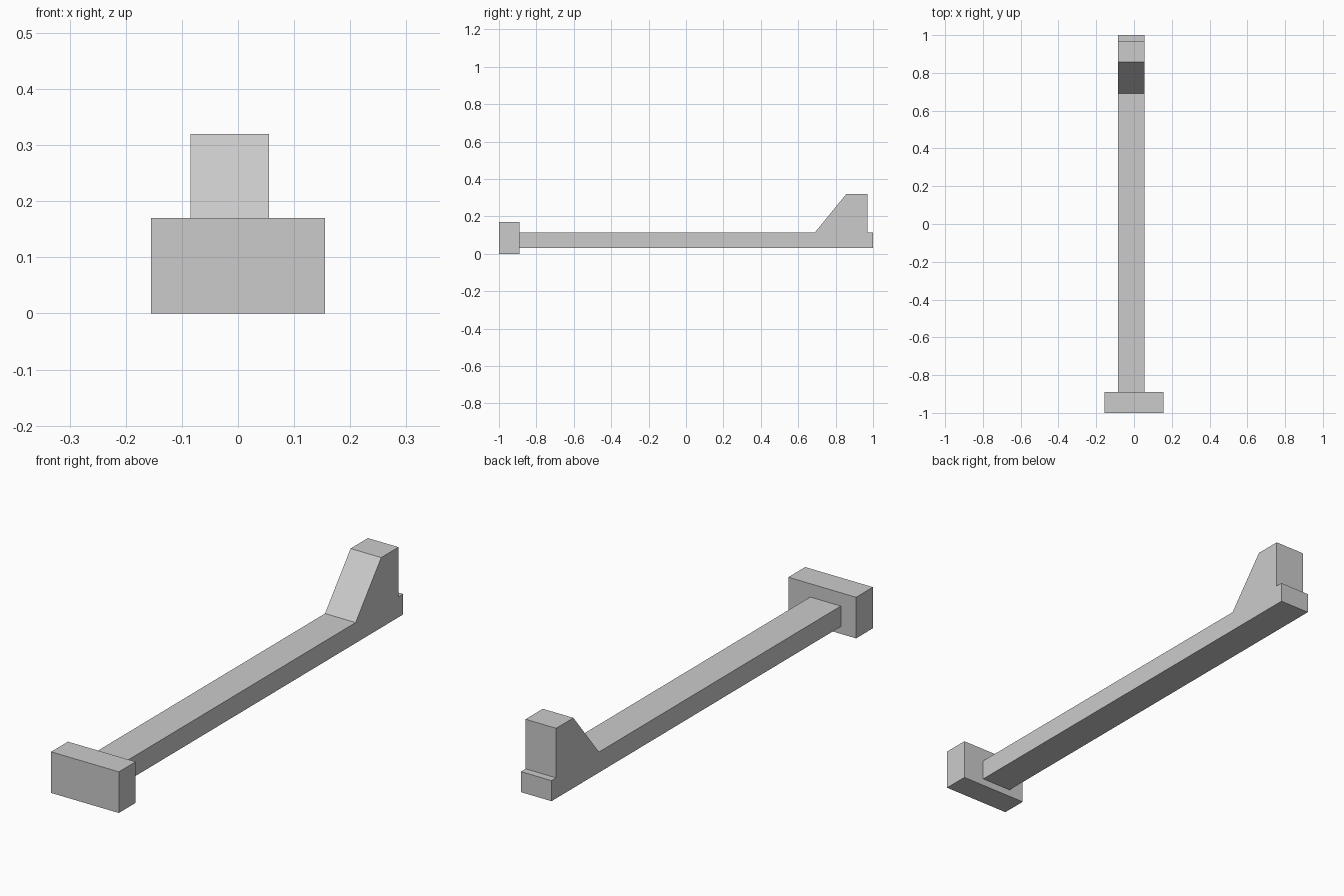
import bpy
import bmesh

cube = bpy.data.objects.get("Cube")
if cube:
    bpy.data.objects.remove(cube, do_unlink=True)

# Single plain grey
GREY = (0.6, 0.6, 0.6, 1.0)
grey = bpy.data.materials.new("plain_grey")
grey.use_nodes = True
grey.diffuse_color = GREY
grey.node_tree.nodes["Principled BSDF"].inputs["Base Color"].default_value = GREY


def extrude_profile(name, profile, x0, x1):
    """Extrude a side profile of (y, z) points from x0 to x1."""
    bm = bmesh.new()
    face = bm.faces.new([bm.verts.new((x0, y, z)) for y, z in profile])
    result = bmesh.ops.extrude_face_region(bm, geom=[face])
    moved = [v for v in result["geom"] if isinstance(v, bmesh.types.BMVert)]
    bmesh.ops.translate(bm, vec=(x1 - x0, 0, 0), verts=moved)
    bmesh.ops.recalc_face_normals(bm, faces=bm.faces)
    mesh = bpy.data.meshes.new(name)
    bm.to_mesh(mesh)
    bm.free()
    mesh.materials.append(grey)
    obj = bpy.data.objects.new(name, mesh)
    bpy.context.collection.objects.link(obj)
    return obj


# Wide block at the front end
extrude_profile("front_block",
                [(-1, 0), (-0.89, 0), (-0.89, 0.17), (-1, 0.17)],
                -0.155, 0.155)

# Long bar with a sloped upright and small ledge at the back end
extrude_profile("bar_with_upright",
                [(-0.89, 0.03), (1, 0.03), (1, 0.115), (0.97, 0.115),
                 (0.97, 0.32), (0.857, 0.32), (0.69, 0.115), (-0.89, 0.115)],
                -0.085, 0.055)
